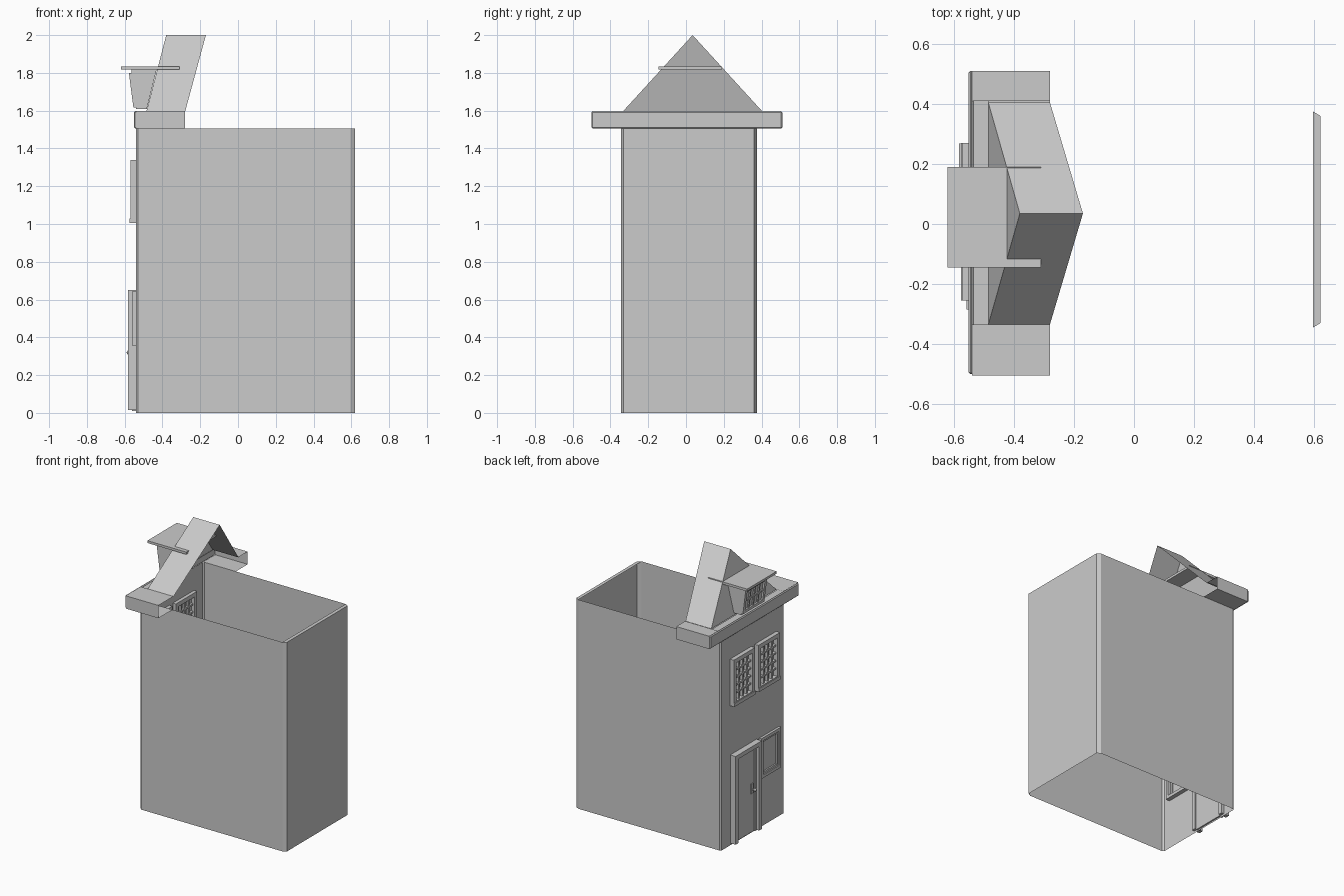
import bpy, bmesh
from mathutils import Vector

if "Cube" in bpy.data.objects:
    bpy.data.objects.remove(bpy.data.objects["Cube"])


def mesh(name, verts, faces):
    me = bpy.data.meshes.new(name)
    me.from_pydata(verts, [], faces)
    bm = bmesh.new()
    bm.from_mesh(me)
    bmesh.ops.remove_doubles(bm, verts=bm.verts, dist=0.0001)
    bmesh.ops.recalc_face_normals(bm, faces=bm.faces)
    bm.to_mesh(me)
    bm.free()
    ob = bpy.data.objects.new(name, me)
    bpy.context.collection.objects.link(ob)
    return ob


BOX = [(0, 1, 3, 2), (4, 6, 7, 5), (0, 4, 5, 1), (2, 3, 7, 6), (0, 2, 6, 4), (1, 5, 7, 3)]


def box(name, xs, ys, zs, lean=0.0, bevel=0.0):
    """Box; lean shifts x by lean per unit of z above 1.61."""
    v = [(x + lean * (z - 1.61), y, z) for x in xs for y in ys for z in zs]
    ob = mesh(name, v, BOX)
    if bevel:
        m = ob.modifiers.new("bevel", 'BEVEL')
        m.width, m.segments = bevel, 1
    return ob


def frame(name, xs, y0, y1, z0, z1, t, lean=0.0, bottom=True):
    """Border of bars around an opening in the facade."""
    box(name + "_side_a", xs, (y0, y0 + t), (z0, z1), lean)
    box(name + "_side_b", xs, (y1 - t, y1), (z0, z1), lean)
    box(name + "_top", xs, (y0 + t, y1 - t), (z1 - t, z1), lean)
    if bottom:
        box(name + "_sill", xs, (y0 + t, y1 - t), (z0, z0 + t), lean)


def grid(name, xs, y0, y1, z0, z1, cols, rows, t, lean=0.0):
    """Glazing bars."""
    for i in range(1, cols):
        y = y0 + (y1 - y0) * i / cols
        box(f"{name}_upright_{i}", xs, (y - t, y + t), (z0, z1), lean)
    for i in range(1, rows):
        z = z0 + (z1 - z0) * i / rows
        box(f"{name}_crossbar_{i}", xs, (y0, y1), (z - t, z + t), lean)


# Walls: open shell with chamfered corners
plan = [(-.54, -.335), (-.53, -.345), (.595, -.345), (.62, -.33),
        (.62, .36), (.595, .375), (-.53, .375), (-.54, .365)]
n = len(plan)
mesh("walls", [(x, y, z) for z in (0, 1.505) for x, y in plan],
     [(i, (i + 1) % n, (i + 1) % n + n, i + n) for i in range(n)])
mesh("back_wall_cap", [(x, y, 1.505) for x, y in plan[2:6]], [(0, 1, 2, 3)])

# Cornice: front strip and two wings, hollow behind
ZB, ZT = 1.505, 1.597
box("cornice_front", (-.55, -.535), (-.50, .51), (ZB, ZT), bevel=.006)
mesh("cornice_ledge", [(-.54, -.5, 1.59), (-.54, .51, 1.59), (-.485, .51, 1.59), (-.485, -.5, 1.59)],
     [(0, 1, 2, 3)])
for name, yo, yi in (("cornice_wing_a", -.505, -.335), ("cornice_wing_b", .51, .41)):
    wall = -.345 if yo < 0 else .375
    mesh(name, [(-.54, yo, ZB), (-.28, yo, ZB), (-.28, yo, ZT), (-.54, yo, ZT),
                (-.28, yi, ZT), (-.54, yi, ZT), (-.28, wall, ZB), (-.54, wall, ZB)],
         [(0, 1, 2, 3), (3, 2, 4, 5), (0, 1, 6, 7)])

# Leaning gable: front triangle and two slopes, open at the back
mesh("gable_roof", [(-.485, -.335, 1.595), (-.38, .035, 2), (-.485, .405, 1.595),
                    (-.28, -.335, 1.595), (-.17, .035, 2), (-.28, .405, 1.595)],
     [(0, 1, 2), (0, 3, 4, 1), (1, 4, 5, 2)])

# Dormer with canopy and outward leaning window
box("dormer_canopy", (-.62, -.31), (-.145, .19), (1.818, 1.835))
mesh("dormer_body", [(x, y, z) for y in (-.1, .145)
                     for x, z in ((-.54, 1.61), (-.483, 1.61), (-.43, 1.82), (-.565, 1.82))],
     [(0, 1, 2, 3), (4, 5, 6, 7), (0, 3, 7, 4), (0, 1, 5, 4)])
frame("dormer_frame", (-.553, -.535), -.1, .145, 1.618, 1.80, .022, -.13)
grid("dormer", (-.548, -.535), -.08, .125, 1.63, 1.79, 4, 2, .006, -.13)

# Upper windows
for i, (y0, y1) in enumerate(((.03, .27), (-.255, -.01))):
    nm = f"upper_window_{i + 1}"
    frame(nm, (-.57, -.515), y0, y1, 1.005, 1.34, .03)
    box(nm + "_sill_ledge", (-.575, -.54), (y0, y1), (1.005, 1.03))
    grid(nm, (-.56, -.525), y0 + .03, y1 - .03, 1.035, 1.31, 4, 5, .006)

# Ground floor window
frame("lower_window", (-.558, -.51), -.285, -.06, .355, .645, .022)
frame("lower_window_sash", (-.55, -.53), -.263, -.082, .377, .623, .015)

# Door with jambs, inner lining, lock plate and knob
frame("door_frame", (-.583, -.52), -.03, .268, .015, .65, .03, bottom=False)
frame("door_lining", (-.56, -.53), 0, .238, .01, .62, .015, bottom=False)
box("door_leaf", (-.55, -.53), (.015, .223), (.01, .605))
box("lock_plate", (-.556, -.55), (.025, .05), (.29, .36))
bm = bmesh.new()
bmesh.ops.create_icosphere(bm, subdivisions=2, radius=.013)
bmesh.ops.translate(bm, verts=bm.verts, vec=Vector((-.577, .038, .32)))
me = bpy.data.meshes.new("door_knob")
bm.to_mesh(me)
bm.free()
bpy.context.collection.objects.link(bpy.data.objects.new("door_knob", me))
box("knob_stem", (-.57, -.55), (.033, .043), (.315, .325))
